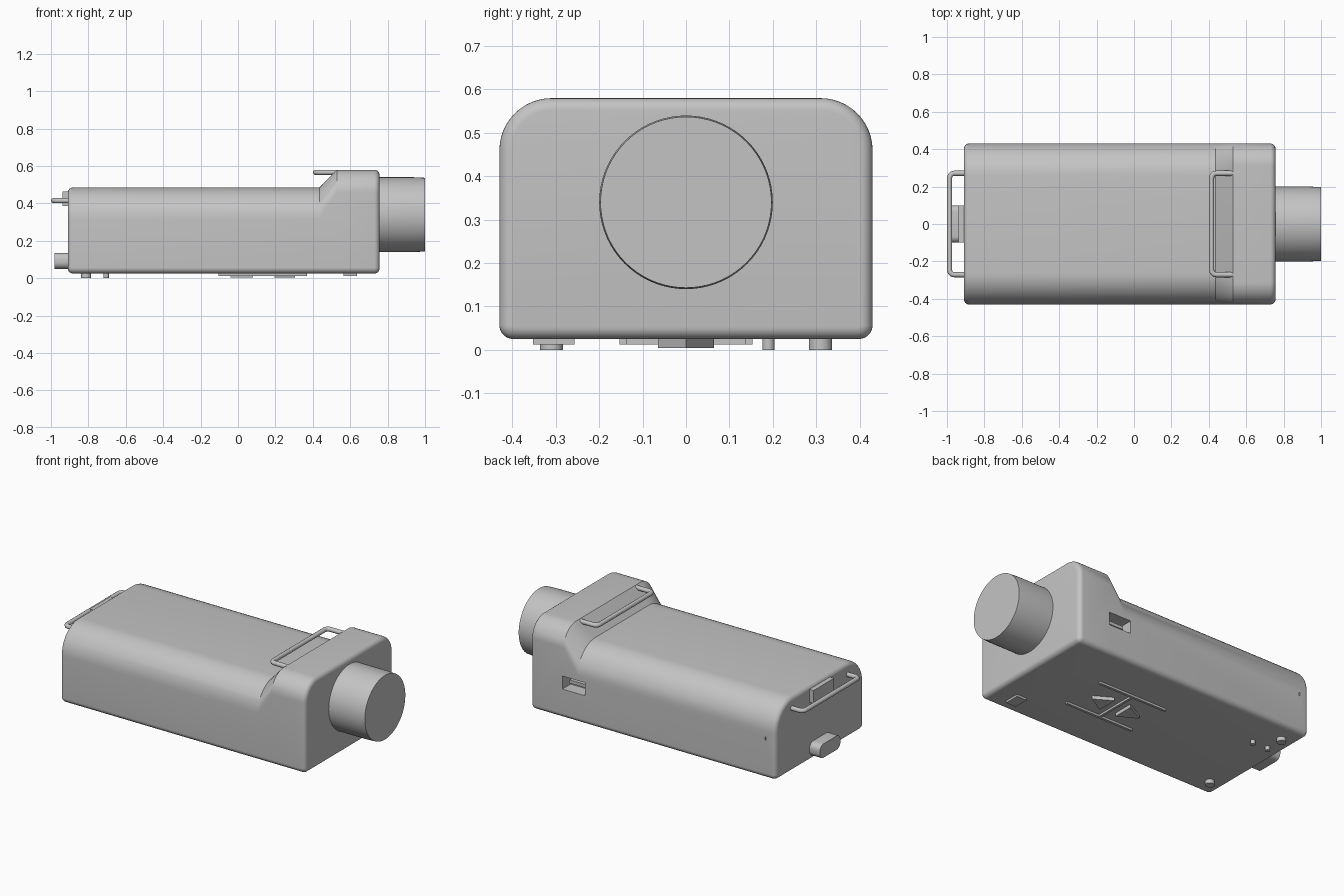
import bpy, bmesh, math
from mathutils import Vector

old = bpy.data.objects.get("Cube")
if old:
    bpy.data.objects.remove(old, do_unlink=True)

grey = bpy.data.materials.new("plain grey")
grey.use_nodes = True
COLOUR = (0.55, 0.55, 0.55, 1)
grey.diffuse_color = COLOUR
grey.node_tree.nodes["Principled BSDF"].inputs["Base Color"].default_value = COLOUR


def finish(name, bm, smooth=True):
    bmesh.ops.recalc_face_normals(bm, faces=bm.faces)
    mesh = bpy.data.meshes.new(name)
    bm.to_mesh(mesh)
    bm.free()
    obj = bpy.data.objects.new(name, mesh)
    bpy.context.collection.objects.link(obj)
    mesh.materials.append(grey)
    if smooth:
        smooth_object(obj)
    return obj


def smooth_object(obj):
    bpy.ops.object.select_all(action='DESELECT')
    obj.select_set(True)
    bpy.context.view_layer.objects.active = obj
    bpy.ops.object.shade_smooth_by_angle(angle=math.radians(30))


def rounded(half, low, high, r_top, r_low, steps=12):
    """Rounded rectangle in the y-z plane with separate top and bottom radii."""
    pts = []
    for i, (sy, top) in enumerate([(1, True), (-1, True), (-1, False), (1, False)]):
        r = r_top if top else r_low
        cy = sy * (half - r)
        cz = high - r if top else low + r
        for s in range(steps + 1):
            a = math.pi / 2 * (i + s / steps)
            pts.append((cy + r * math.cos(a), cz + r * math.sin(a)))
    return pts


def loft(name, sections):
    """Skin a list of (x, outline) sections and cap both ends."""
    bm = bmesh.new()
    rings = [[bm.verts.new((x, y, z)) for y, z in pts] for x, pts in sections]
    n = len(rings[0])
    for a, b in zip(rings, rings[1:]):
        for i in range(n):
            j = (i + 1) % n
            bm.faces.new((a[i], a[j], b[j], b[i]))
    bm.faces.new(rings[0])
    bm.faces.new(rings[-1])
    return finish(name, bm)


def box(name, x0, x1, y0, y1, z0, z1):
    bm = bmesh.new()
    bmesh.ops.create_cube(bm, size=1)
    for v in bm.verts:
        v.co = ((x0 + x1) / 2 + v.co.x * (x1 - x0),
                (y0 + y1) / 2 + v.co.y * (y1 - y0),
                (z0 + z1) / 2 + v.co.z * (z1 - z0))
    return finish(name, bm, False)


def disc(name, x, y, r, z0, z1):
    bm = bmesh.new()
    bmesh.ops.create_cone(bm, cap_ends=True, segments=24, radius1=r, radius2=r, depth=z1 - z0)
    bmesh.ops.translate(bm, verts=bm.verts, vec=(x, y, (z0 + z1) / 2))
    return finish(name, bm)


def handle(name, x_root, x_bar, z, half=0.271, r=0.014, bend=0.025):
    """U-shaped round rod, open towards the housing."""
    path = [(x_root, -half)]
    for sy in (-1, 1):
        arc = []
        for s in range(6):
            a = math.pi / 2 * s / 5
            arc.append((x_bar + bend - bend * math.sin(a),
                        sy * (half - bend + bend * math.cos(a))))
        path += arc if sy < 0 else arc[::-1]
    path.append((x_root, half))
    curve = bpy.data.curves.new(name, 'CURVE')
    curve.dimensions = '3D'
    curve.bevel_depth = r
    curve.bevel_resolution = 3
    curve.use_fill_caps = True
    spline = curve.splines.new('POLY')
    spline.points.add(len(path) - 1)
    for p, (x, y) in zip(spline.points, path):
        p.co = (x, y, z, 1)
    curve.materials.append(grey)
    obj = bpy.data.objects.new(name, curve)
    bpy.context.collection.objects.link(obj)


# Housing: low body, sloped step, tall head, filleted ends
def body_section(top, radius, inset=0):
    return rounded(0.43 - inset, 0.025 + inset, top - inset,
                   radius - inset, 0.032 - inset)


FILLET = 0.028
BODY, HEAD = (0.485, 0.17), (0.58, 0.12)
steps = [math.pi / 2 * s / 6 for s in range(7)]
sections = [(-0.91 + FILLET * (1 - math.sin(a)), body_section(*BODY, FILLET * (1 - math.cos(a))))
            for a in reversed(steps)]
sections += [(0.435, body_section(*BODY)), (0.53, body_section(*HEAD))]
sections += [(0.757 - FILLET * (1 - math.sin(a)), body_section(*HEAD, FILLET * (1 - math.cos(a))))
             for a in steps]
housing = loft("housing", sections)

# Port recess and indicator slit cut into the left-hand long side
for args in [(0.385, 0.54, 0.35, 0.5, 0.205, 0.285), (-0.846, -0.84, 0.42, 0.5, 0.26, 0.28)]:
    cutter = box("port_cutter", *args)
    cutter.hide_render = True
    mod = housing.modifiers.new("port", 'BOOLEAN')
    mod.operation = 'DIFFERENCE'
    mod.solver = 'EXACT'
    mod.object = cutter
    bpy.context.view_layer.objects.active = housing
    bpy.ops.object.modifier_apply(modifier=mod.name)
    bpy.data.objects.remove(cutter, do_unlink=True)
smooth_object(housing)
box("port_tongue", 0.41, 0.515, 0.34, 0.395, 0.235, 0.255)

# Lens barrel
def circle(r, n=72):
    return [(r * math.cos(2 * math.pi * i / n), 0.34 + r * math.sin(2 * math.pi * i / n))
            for i in range(n)]


loft("lens_barrel", [(0.74, circle(0.2)), (0.94, circle(0.2)), (1.0, circle(0.197))])

# Handles
handle("top_handle", 0.56, 0.415, 0.566)
handle("rear_handle", -0.89, -0.986, 0.415)

# Rear button and connector
box("rear_button", -0.938, -0.9, -0.1, 0.1, 0.385, 0.465)
loft("rear_connector", [(-0.98, rounded(0.1, 0.05, 0.135, 0.035, 0.035, 6)),
                        (-0.9, rounded(0.1, 0.05, 0.135, 0.035, 0.035, 6))])

# Feet and locating pins
for side, y in (("right", -0.31), ("left", 0.31)):
    disc(side + "_foot", -0.812, y, 0.027, 0, 0.04)
for i, x in enumerate((-0.812, -0.705)):
    disc("locating_pin_%d" % (i + 1), x, 0.19, 0.014, 0, 0.04)

# Underside mounting rails, crossbar, wedges and pad
for side, s in (("right", -1), ("left", 1)):
    box(side + "_rail", -0.105, 0.37, s * 0.145 - 0.008, s * 0.145 + 0.008, 0.012, 0.03)
box("rail_crossbar", 0.125, 0.14, -0.145, 0.145, 0.012, 0.03)
box("underside_pad", 0.565, 0.635, -0.352, -0.257, 0.012, 0.03)
for name, base, tip in (("front_wedge", 0.195, 0.305), ("rear_wedge", 0.08, -0.04)):
    bm = bmesh.new()
    face = bm.faces.new([bm.verts.new(p) for p in
                         ((base, -0.065, 0.004), (base, 0.065, 0.004), (tip, 0, 0.004))])
    new = bmesh.ops.extrude_face_region(bm, geom=[face])["geom"]
    for v in new:
        if isinstance(v, bmesh.types.BMVert):
            v.co += Vector((0, 0, 0.025))
    finish(name, bm, False)
